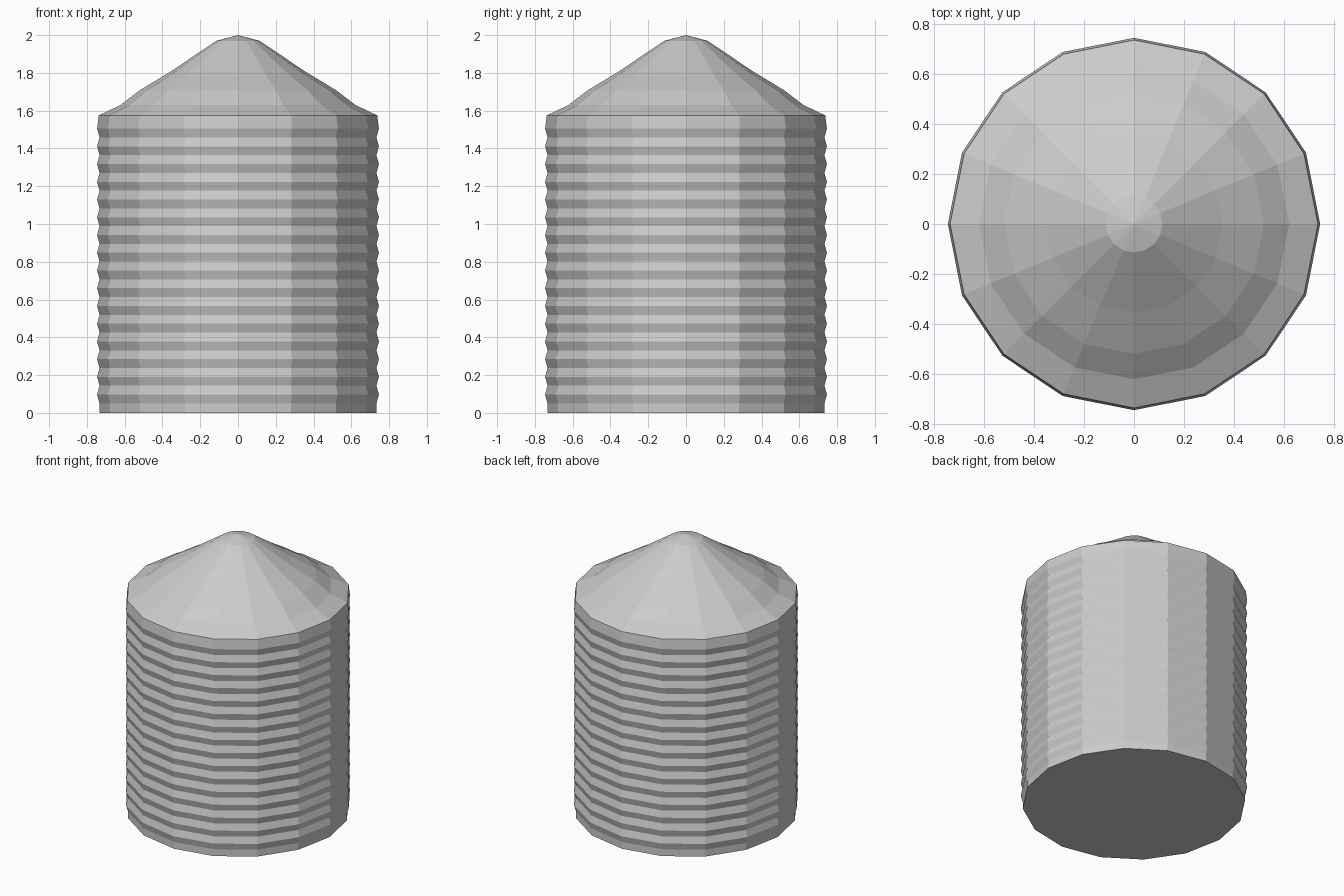
import bpy, bmesh, math

if "Cube" in bpy.data.objects:
    bpy.data.objects.remove(bpy.data.objects["Cube"])

SIDES = 16


def lathe(name, profile, cap_bottom=False):
    """Spin (radius, z) points, listed bottom to top, around the z axis."""
    bm = bmesh.new()
    rings = []
    for r, z in profile:
        if r == 0:
            rings.append([bm.verts.new((0, 0, z))] * SIDES)
        else:
            rings.append([bm.verts.new((r * math.cos(2 * math.pi * i / SIDES),
                                        r * math.sin(2 * math.pi * i / SIDES), z))
                          for i in range(SIDES)])
    for low, high in zip(rings, rings[1:]):
        for i in range(SIDES):
            j = (i + 1) % SIDES
            corners = [low[i], low[j], high[j], high[i]]
            bm.faces.new(list(dict.fromkeys(corners)))
    if cap_bottom:
        bm.faces.new(rings[0][::-1])
    mesh = bpy.data.meshes.new(name)
    bm.to_mesh(mesh)
    bm.free()
    obj = bpy.data.objects.new(name, mesh)
    bpy.context.collection.objects.link(obj)
    return obj


# Corrugated wall: alternating grooves and ridges
GROOVE, RIDGE = 0.733, 0.746
FIRST, LAST, STEPS = 0.05, 1.505, 31
wall = [(GROOVE, 0)]
wall += [(RIDGE if n % 2 else GROOVE, FIRST + (LAST - FIRST) * n / STEPS)
         for n in range(STEPS + 1)]
wall.append((0.737, 1.575))
lathe("silo_wall", wall, cap_bottom=True)

# Stepped conical roof with a blunt cap
lathe("silo_roof", [(0.737, 1.575), (0.622, 1.63), (0.52, 1.708),
                    (0.355, 1.808), (0.114, 1.97), (0, 2.0)])
